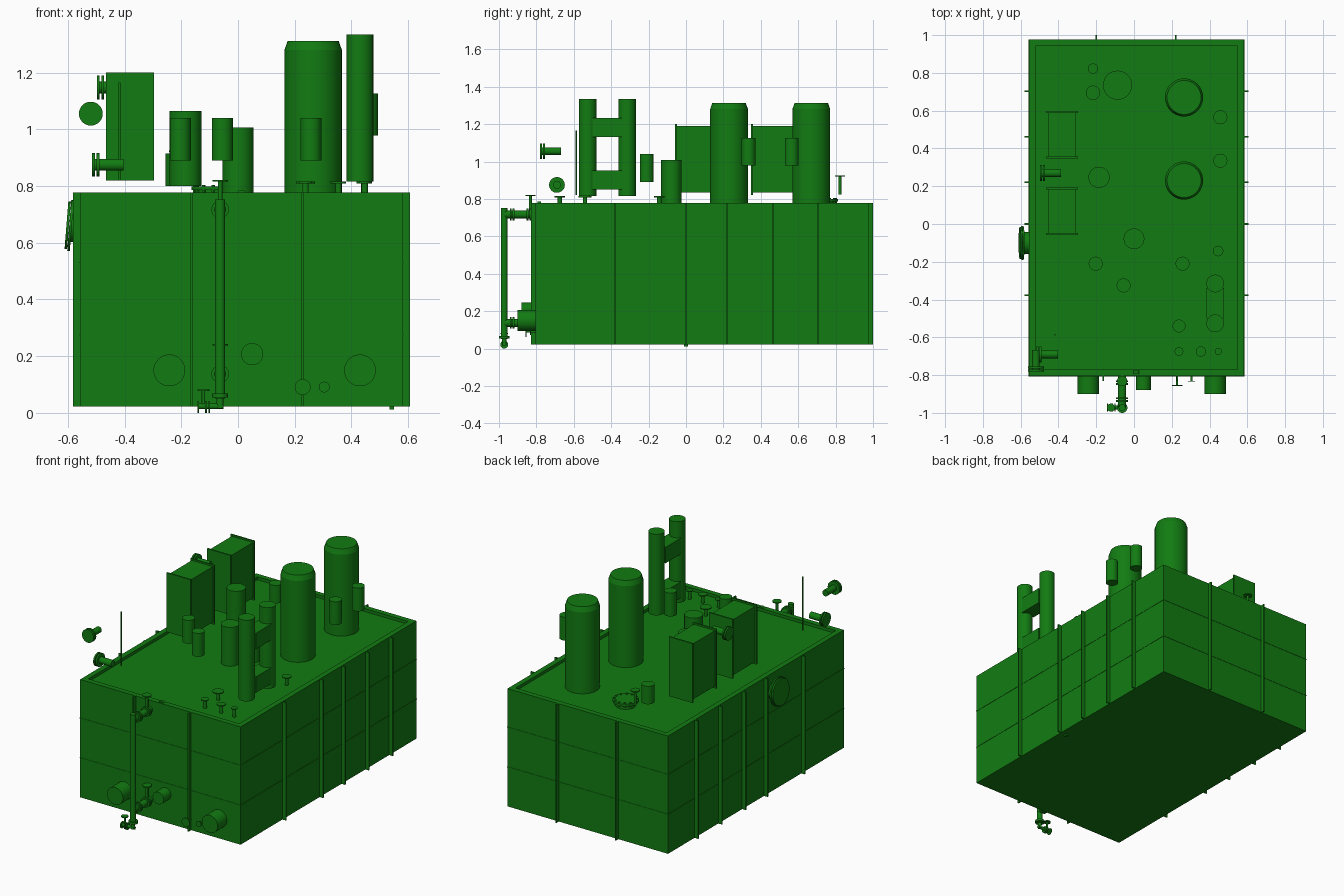
import bpy
import bmesh
import math
from mathutils import Vector, Matrix

default_cube = bpy.data.objects.get("Cube")
if default_cube:
    bpy.data.objects.remove(default_cube, do_unlink=True)

green = bpy.data.materials.new("dark_green_paint")
green.use_nodes = True
paint = (0.006, 0.2, 0.006, 1)
green.diffuse_color = paint
green.node_tree.nodes["Principled BSDF"].inputs["Base Color"].default_value = paint

X_AXIS, Y_AXIS, Z_AXIS = Vector((1, 0, 0)), Vector((0, 1, 0)), Vector((0, 0, 1))
BOTTOM, DECK, TOP = 0.022, 0.758, 0.777
LEFT, RIGHT, FRONT, BACK = -0.556, 0.582, -0.805, 0.976
RIB = 0.025


def finish(name, bm, smooth=False):
    mesh = bpy.data.meshes.new(name)
    bmesh.ops.recalc_face_normals(bm, faces=bm.faces)
    bm.to_mesh(mesh)
    bm.free()
    mesh.materials.append(green)
    obj = bpy.data.objects.new(name, mesh)
    bpy.context.collection.objects.link(obj)
    if smooth:
        bpy.ops.object.select_all(action="DESELECT")
        obj.select_set(True)
        bpy.context.view_layer.objects.active = obj
        bpy.ops.object.shade_smooth_by_angle(angle=math.radians(35))
    return obj


def add_box(bm, low, high):
    low, high = Vector(low), Vector(high)
    size = Matrix.Diagonal((*(high - low), 1))
    bmesh.ops.create_cube(bm, size=1, matrix=Matrix.Translation((low + high) / 2) @ size)


def box(name, low, high):
    bm = bmesh.new()
    add_box(bm, low, high)
    return finish(name, bm)


def add_rod(bm, start, axis, length, radius, tip=None, sides=32):
    """Cylinder or cone running from start along axis."""
    turn = Z_AXIS.rotation_difference(axis).to_matrix().to_4x4()
    centre = Vector(start) + axis.normalized() * (length / 2)
    bmesh.ops.create_cone(bm, cap_ends=True, segments=sides, depth=length, radius1=radius,
                          radius2=radius if tip is None else tip,
                          matrix=Matrix.Translation(centre) @ turn)


def rod(name, start, axis, length, radius):
    bm = bmesh.new()
    add_rod(bm, start, axis, length, radius)
    return finish(name, bm, True)


def upright(name, x, y, radius, low, high):
    return rod(name, (x, y, low), Z_AXIS, high - low, radius)


def wheel_valve(name, x, y, low, high, radius, stem=0.008):
    """Stem with a flat handwheel on top."""
    bm = bmesh.new()
    add_rod(bm, (x, y, low), Z_AXIS, high - low, stem, sides=16)
    add_rod(bm, (x, y, high - 0.006), Z_AXIS, 0.006, radius)
    return finish(name, bm, True)


def flanged_pipe(name, start, axis, length, radius, flange, thick=0.01, gap=0.016):
    """Pipe with a pair of flange discs at its starting end."""
    bm = bmesh.new()
    add_rod(bm, start, axis, length, radius)
    for step in (0, gap):
        add_rod(bm, Vector(start) + axis * step, axis, thick, flange)
    return finish(name, bm, True)


# Tank body and raised rim
box("tank_body", (LEFT, FRONT, BOTTOM), (RIGHT, BACK, DECK))
bm = bmesh.new()
LIP = 0.034
for low, high in (((LEFT, FRONT), (RIGHT, FRONT + LIP)), ((LEFT, BACK - LIP), (RIGHT, BACK)),
                  ((LEFT, FRONT + LIP), (LEFT + LIP, BACK - LIP)),
                  ((RIGHT - LIP, FRONT + LIP), (RIGHT, BACK - LIP))):
    add_box(bm, (*low, DECK), (*high, TOP))
finish("tank_rim", bm)

# Vertical stiffening ribs around the tank
bm = bmesh.new()
T = 0.004
for y in (-0.378, 0, 0.221, 0.463, 0.704):
    add_box(bm, (LEFT - RIB, y - T, BOTTOM), (LEFT, y + T, TOP))
    add_box(bm, (RIGHT, y - T, BOTTOM), (RIGHT + RIB, y + T, TOP))
for x in (-0.164, 0.228):
    add_box(bm, (x - T, FRONT - RIB, BOTTOM), (x + T, FRONT, TOP))
for x in (-0.2, 0.222):
    add_box(bm, (x - T, BACK, BOTTOM), (x + T, BACK + RIB, TOP))
finish("side_ribs", bm)

# Thin horizontal plate seams
bm = bmesh.new()
S = 0.002
for z in (0.275, 0.53):
    add_box(bm, (LEFT - S, FRONT - S, z - S), (RIGHT + S, BACK + S, z + S))
finish("plate_seams", bm)

# Large filter vessels with chamfered tops
for label, y in (("front", 0.23), ("rear", 0.67)):
    bm = bmesh.new()
    add_rod(bm, (0.265, y, DECK), Z_AXIS, 0.522, 0.101, sides=40)
    add_rod(bm, (0.265, y, 1.28), Z_AXIS, 0.032, 0.101, 0.09, sides=40)
    finish("large_vessel_" + label, bm, True)

# Tall twin columns with bridge boxes
for label, y in (("front", -0.526), ("rear", -0.315)):
    upright("twin_column_" + label, 0.43, y, 0.047, 0.815, 1.335)
for label, low, high in (("lower", 0.85, 0.952), ("upper", 1.13, 1.232)):
    box("column_bridge_" + label, (0.384, -0.5, low), (0.476, -0.34, high))

# Plain upright canisters
for label, x, y, radius, low, high in (
        ("middle", 0, -0.078, 0.055, DECK, 1.007),
        ("left", -0.185, 0.247, 0.056, 0.8, 1.065),
        ("rear", -0.217, 0.695, 0.038, 0.8, 0.915),
        ("small_left", -0.203, -0.21, 0.037, 0.89, 1.04),
        ("small_right", 0.257, -0.21, 0.037, 0.89, 1.04),
        ("small_front", -0.055, -0.325, 0.037, 0.89, 1.04),
        ("side_front", 0.457, 0.335, 0.037, 0.978, 1.127),
        ("side_rear", 0.457, 0.565, 0.037, 0.978, 1.127)):
    upright("canister_" + label, x, y, radius, low, high)

# Cooler cabinets with end plates
for label, low, high in (("front", -0.058, 0.192), ("rear", 0.348, 0.598)):
    bm = bmesh.new()
    add_box(bm, (-0.456, low, 0.834), (-0.306, high, 1.19))
    for y in (low, high - 0.01):
        add_box(bm, (-0.465, y, 0.82), (-0.297, y + 0.01, 1.2))
    finish("cooler_cabinet_" + label, bm)

# Vent caps on the deck
for label, x, y, radius in (("a", 0.445, -0.143, 0.028), ("b", 0.238, -0.54, 0.034),
                            ("c", 0.238, -0.675, 0.023), ("d", 0.354, -0.675, 0.027),
                            ("e", 0.447, -0.675, 0.019)):
    wheel_valve("vent_cap_" + label, x, y, DECK, 0.815, radius, 0.011)

# Round deck hatch with bolts, and the valve behind it
bm = bmesh.new()
add_rod(bm, (-0.087, 0.735, DECK), Z_AXIS, 0.027, 0.06)
add_rod(bm, (-0.087, 0.735, 0.785), Z_AXIS, 0.014, 0.077)
for i in range(12):
    a = math.tau * i / 12
    add_rod(bm, (-0.087 + 0.066 * math.cos(a), 0.735 + 0.066 * math.sin(a), 0.776),
            Z_AXIS, 0.028, 0.007, sides=6)
finish("deck_hatch", bm, True)
wheel_valve("rear_valve", -0.217, 0.823, 0.825, 0.925, 0.027)

# Flanged nozzles and sounding rod
flanged_pipe("front_nozzle", (-0.519, -0.78, 1.055), Y_AXIS, 0.112, 0.02, 0.042)
flanged_pipe("left_nozzle_low", (-0.515, -0.69, 0.875), X_AXIS, 0.112, 0.021, 0.042)
flanged_pipe("left_nozzle_high", (-0.498, 0.27, 1.147), X_AXIS, 0.112, 0.021, 0.042)
upright("sounding_rod", -0.418, -0.587, 0.004, 0.82, 1.165)

# Side manway with slightly tilted cover
rod("manway_neck", (LEFT, -0.1, 0.66), -X_AXIS, 0.034, 0.058)
bm = bmesh.new()
tilt = Vector((-1, 0, 0.08)).normalized()
for offset, radius in ((0, 0.09), (0.01, 0.084)):
    add_rod(bm, Vector((-0.586, -0.1, 0.66)) + tilt * offset, tilt, 0.009, radius)
finish("manway_cover", bm, True)

# Stub pipes on the front wall
for label, x, z, radius, length in (("left", -0.242, 0.15, 0.056, 0.095),
                                    ("right", 0.43, 0.15, 0.056, 0.095),
                                    ("middle", 0.05, 0.207, 0.039, 0.075)):
    rod("stub_pipe_" + label, (x, FRONT, z), -Y_AXIS, length, radius)
for label, x, radius, length in (("large", 0.228, 0.028, 0.052), ("small", 0.304, 0.019, 0.03)):
    bm = bmesh.new()
    add_rod(bm, (x, FRONT, 0.091), -Y_AXIS, length, 0.006, sides=16)
    add_rod(bm, (x, FRONT - length + 0.005, 0.091), -Y_AXIS, 0.005, radius)
    finish("drain_flange_" + label, bm, True)
rod("rim_plug", (0.012, FRONT + 0.03, 0.768), -Y_AXIS, 0.02, 0.018)
box("bottom_plug", (0.535, -0.01, 0.012), (0.55, 0.01, BOTTOM))

# Level gauge: standpipe, branch pipes and valves
GX, GY = -0.063, -0.972
upright("gauge_standpipe", GX, GY, 0.018, 0.05, 0.752)
upright("gauge_bottom_flange", GX, GY, 0.028, 0.054, 0.068)
for label, z, wheel in (("upper", 0.717, 0.822), ("lower", 0.137, 0.243)):
    bm = bmesh.new()
    add_rod(bm, (GX, FRONT, z), -Y_AXIS, FRONT - GY, 0.021)
    for y in (-0.828, -0.843, -0.918, -0.933):
        add_rod(bm, (GX, y, z), -Y_AXIS, 0.009, 0.031)
    finish("gauge_branch_" + label, bm, True)
    wheel_valve("gauge_valve_" + label, GX, -0.832, z, wheel, 0.027)

# Gauge drain elbow with its own valve
bm = bmesh.new()
add_rod(bm, (GX, GY, 0.016), Z_AXIS, 0.04, 0.012)
add_rod(bm, (GX + 0.012, GY, 0.023), -X_AXIS, 0.09, 0.01)
for x in (-0.098, -0.11, -0.137):
    add_rod(bm, (x, GY, 0.021), -X_AXIS, 0.006, 0.021)
finish("gauge_drain", bm, True)
wheel_valve("gauge_drain_valve", -0.122, GY, 0.02, 0.083, 0.021, 0.006)
